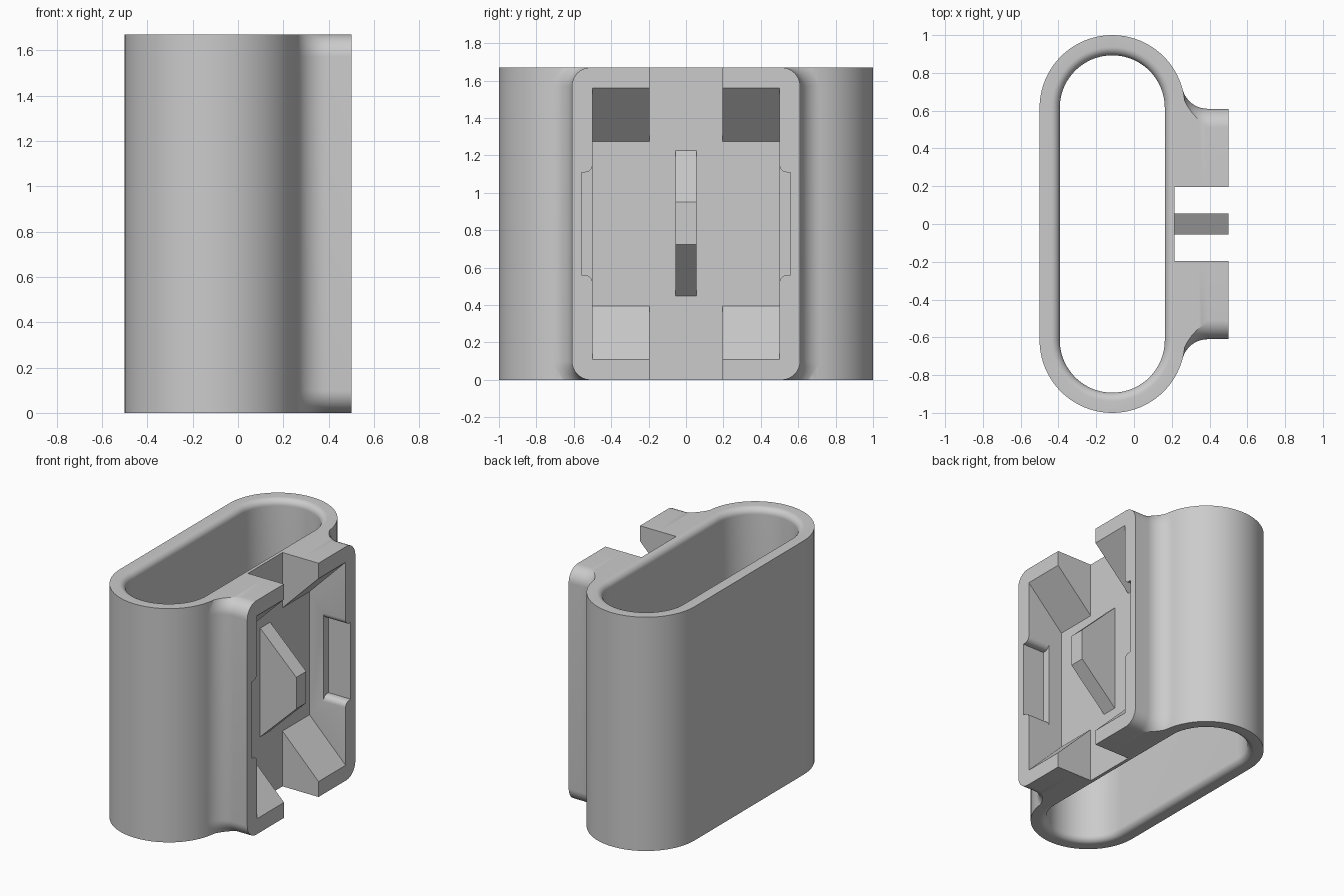
import bpy, bmesh
from math import sin, cos, asin, pi, radians

cube = bpy.data.objects.get("Cube")
if cube:
    bpy.data.objects.remove(cube, do_unlink=True)

H = 1.67            # full height
CX, CY = -0.115, 0.615   # centre of the rounded ends
FLOOR = 0.215       # depth of the clip recess

grey = bpy.data.materials.new("plain grey")
grey.use_nodes = True
grey.diffuse_color = (0.6, 0.6, 0.6, 1)
grey.node_tree.nodes["Principled BSDF"].inputs["Base Color"].default_value = (0.6, 0.6, 0.6, 1)


def loft(name, rings):
    """Skin a list of equal-length point rings and cap both ends."""
    bm = bmesh.new()
    rows = [[bm.verts.new(p) for p in ring] for ring in rings]
    n = len(rows[0])
    for a, b in zip(rows, rows[1:]):
        for i in range(n):
            j = (i + 1) % n
            bm.faces.new((a[i], a[j], b[j], b[i]))
    bm.faces.new(rows[0][::-1])
    bm.faces.new(rows[-1])
    bmesh.ops.recalc_face_normals(bm, faces=bm.faces)
    mesh = bpy.data.meshes.new(name)
    bm.to_mesh(mesh)
    bm.free()
    mesh.materials.append(grey)
    obj = bpy.data.objects.new(name, mesh)
    bpy.context.collection.objects.link(obj)
    return obj


def prism_y(name, profile, half):
    """Extrude an (x, z) profile symmetrically along y."""
    return loft(name, [[(x, y, z) for x, z in profile] for y in (-half, half)])


def combine(target, tool, operation):
    mod = target.modifiers.new(operation, "BOOLEAN")
    mod.operation = operation
    mod.solver = "EXACT"
    mod.object = tool
    bpy.context.view_layer.objects.active = target
    bpy.ops.object.modifier_apply(modifier=mod.name)
    bpy.data.objects.remove(tool, do_unlink=True)


def stadium(r, z, steps=40):
    ring = []
    for side in (1, -1):
        for i in range(steps + 1):
            a = pi * i / steps
            ring.append((CX + side * r * cos(a), side * (CY + r * sin(a)), z))
    return ring


def block_ring(x, d, steps=12):
    """Rounded rectangle grown by d, kept between the two end planes."""
    c, r = 0.1, 0.1 + d
    top = asin(min(1, c / r))
    quarter = []
    for i in range(steps + 1):
        a = top * i / steps
        z = H / 2 if i == steps else H / 2 - c + r * sin(a)
        quarter.append((0.61 - c + r * cos(a), z))
    upper = quarter + [(-y, z) for y, z in reversed(quarter)]
    ring = upper + [(-y, -z) for y, z in upper]
    return [(x, y, H if z == H / 2 else 0 if z == -H / 2 else z + H / 2) for y, z in ring]


# Oval sleeve body
body = loft("sleeve_body", [stadium(0.385, 0), stadium(0.385, H)])

# Mounting block with a concave blend into the sleeve
R, SWEEP = 0.137, radians(75.3)
levels = [(0.5, 0)]
for k in range(13):
    a = SWEEP * k / 12
    levels.append((0.39 - R * sin(a), R * (1 - cos(a))))
levels.append((0.22, levels[-1][1]))
combine(body, loft("block", [block_ring(x, d) for x, d in levels]), "UNION")

# Through hole with rounded rims
F, HOLE = 0.045, 0.278
rim = [(HOLE + F * (1 - sin(a)), F * (1 - cos(a)))
       for a in (pi / 2 * k / 8 for k in range(9))]
low = [stadium(r, z) for r, z in rim]
high = [stadium(r, H - z) for r, z in reversed(rim)]
ends = [stadium(HOLE + F, z) for z in (-0.1, H + 0.1)]
combine(body, loft("hole", [ends[0]] + low + high + [ends[1]]), "DIFFERENCE")

# Pocket with sloped ends, and the slot running from top to bottom
pocket = [(FLOOR, 0.395), (0.6, 0.01), (0.6, H - 0.01), (FLOOR, H - 0.395)]
combine(body, prism_y("pocket", pocket, 0.5), "DIFFERENCE")
slot = [(FLOOR, -0.1), (0.7, -0.1), (0.7, H + 0.1), (FLOOR, H + 0.1)]
combine(body, prism_y("slot", slot, 0.195), "DIFFERENCE")

# Side notches with rounded lips
lip = [(0.54 + 0.04 * cos(a), 0.315 - 0.04 * sin(a))
       for a in (pi + pi / 2 * -k / 6 for k in range(7))]
lip = [(y, 0.315 - abs(z - 0.315)) for y, z in lip]
for side in (1, -1):
    edge = [(0.4, 0.315)] + lip + [(0.558, 0.275)]
    outline = edge + [(y, -z) for y, z in reversed(edge)]
    rings = [[(x, side * y, z + H / 2) for y, z in outline] for x in (0.325, 0.7)]
    combine(body, loft("notch", rings), "DIFFERENCE")

# Central wedge standing in the slot
wedge = [(0.2, 0.435), (0.5, 0.725), (0.5, 0.95), (0.2, 1.24)]
fin = prism_y("centre_wedge", wedge, 0.056)

# Smooth curves, crisp edges
bpy.ops.object.select_all(action="DESELECT")
body.select_set(True)
bpy.context.view_layer.objects.active = body
bpy.ops.object.shade_smooth_by_angle(angle=radians(25))
